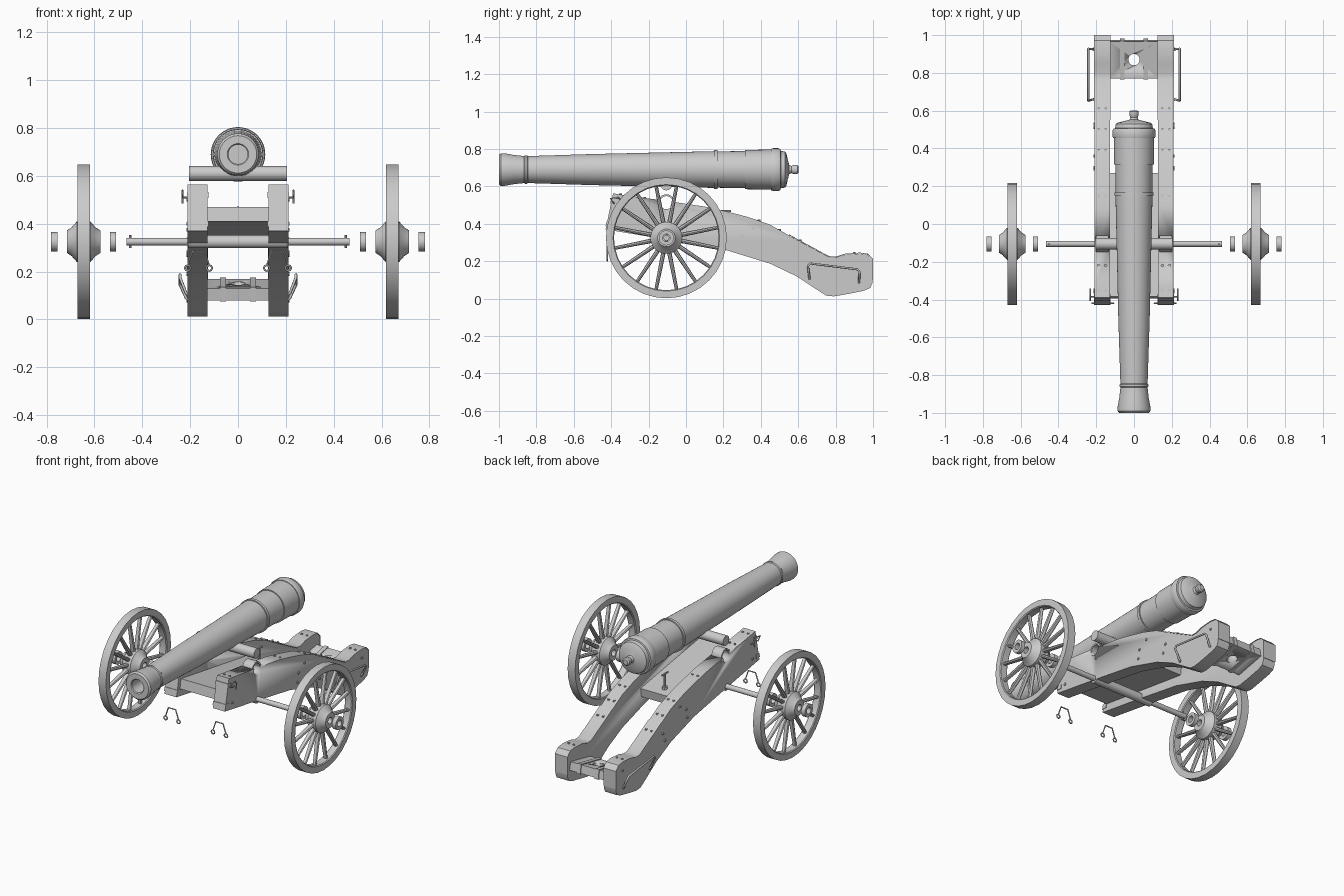
import bpy, bmesh, math
from mathutils import Vector

if "Cube" in bpy.data.objects:
    bpy.data.objects.remove(bpy.data.objects["Cube"])

AY, AZ = -0.105, 0.325          # axle / wheel centre
BZ = 0.69                       # barrel axis height


def finish(name, bm, mirror=False, smooth=True):
    bmesh.ops.remove_doubles(bm, verts=bm.verts, dist=1e-5)
    bmesh.ops.recalc_face_normals(bm, faces=bm.faces)
    me = bpy.data.meshes.new(name)
    bm.to_mesh(me)
    bm.free()
    ob = bpy.data.objects.new(name, me)
    bpy.context.collection.objects.link(ob)
    if smooth:
        bpy.ops.object.select_all(action='DESELECT')
        ob.select_set(True)
        bpy.context.view_layer.objects.active = ob
        bpy.ops.object.shade_smooth_by_angle(angle=math.radians(30))
    if mirror:
        ob.modifiers.new("mirror", 'MIRROR')
    return ob


def lathe_into(bm, prof, axis, c, n=32, closed=False):
    """Spin (distance along axis, radius) points about an x, y or z axis through c."""
    rows = []
    for t, r in prof:
        row = []
        for i in range(n):
            a = 2 * math.pi * i / n
            u, v = r * math.cos(a), r * math.sin(a)
            p = {'x': (t, u, v), 'y': (u, t, v), 'z': (u, v, t)}[axis]
            row.append(bm.verts.new(Vector(p) + Vector(c)))
        rows.append(row)
    pairs = list(zip(rows, rows[1:])) + ([(rows[-1], rows[0])] if closed else [])
    for a, b in pairs:
        for i in range(n):
            j = (i + 1) % n
            bm.faces.new((a[i], a[j], b[j], b[i]))


def lathe(name, prof, axis, c, n=32, closed=False, mirror=False):
    bm = bmesh.new()
    lathe_into(bm, prof, axis, c, n, closed)
    return finish(name, bm, mirror)


def rod(t0, t1, r):
    return [(t0, 0), (t0, r), (t1, r), (t1, 0)]


def prism(name, pts, x0, x1, mirror=False):
    """Extrude a side profile of (y, z) points from x0 to x1."""
    bm = bmesh.new()
    f = bm.faces.new([bm.verts.new((x0, y, z)) for y, z in pts])
    ext = bmesh.ops.extrude_face_region(bm, geom=[f])['geom']
    bmesh.ops.translate(bm, verts=[g for g in ext if isinstance(g, bmesh.types.BMVert)],
                        vec=(x1 - x0, 0, 0))
    return finish(name, bm, mirror)


def wire(name, pts, r):
    """Bent iron rod on both sides of the carriage."""
    for s, side in ((1, "right"), (-1, "left")):
        cu = bpy.data.curves.new(name, 'CURVE')
        cu.dimensions = '3D'
        cu.bevel_depth, cu.bevel_resolution, cu.use_fill_caps = r, 2, True
        sp = cu.splines.new('POLY')
        sp.points.add(len(pts) - 1)
        for p, (x, y, z) in zip(sp.points, pts):
            p.co = (s * x, y, z, 1)
        ob = bpy.data.objects.new(f"{name}_{side}", cu)
        bpy.context.collection.objects.link(ob)


def cut(ob, cutter):
    m = ob.modifiers.new("hole", 'BOOLEAN')
    m.operation, m.object, m.solver = 'DIFFERENCE', cutter, 'EXACT'
    cutter.hide_render = True
    cutter.hide_set(True)


# Barrel: bore, muzzle swell, taper, rings, breech and knob
lathe("barrel", [(-0.55, 0), (-0.55, 0.04), (-0.995, 0.04), (-1.0, 0.045), (-1.0, 0.078),
                 (-0.99, 0.087), (-0.97, 0.087), (-0.92, 0.078), (-0.865, 0.072),
                 (-0.86, 0.076), (-0.85, 0.076), (-0.845, 0.072), (-0.5, 0.083),
                 (0.15, 0.098), (0.15, 0.104), (0.168, 0.104), (0.168, 0.097),
                 (0.315, 0.099), (0.315, 0.105), (0.455, 0.107), (0.455, 0.111),
                 (0.465, 0.114), (0.495, 0.114), (0.505, 0.109), (0.507, 0.1),
                 (0.53, 0.096), (0.537, 0.085), (0.545, 0.05), (0.552, 0.024),
                 (0.565, 0.019), (0.577, 0.025), (0.595, 0.025), (0.602, 0.016), (0.602, 0)],
      'y', (0, 0, BZ), 40)
lathe("trunnions", rod(-0.205, 0.205, 0.031), 'x', (0, AY, 0.61), 24)

# Carriage cheeks with trunnion hole
cheek = prism("carriage_cheek", [
    (-0.39, 0.563), (-0.33, 0.553), (-0.1, 0.522), (0.1, 0.492), (0.2, 0.47), (0.33, 0.437),
    (0.45, 0.395), (0.6, 0.31), (0.765, 0.222), (0.8, 0.22), (0.85, 0.235), (0.93, 0.241),
    (0.97, 0.236), (0.997, 0.21), (0.997, 0.085), (0.985, 0.057), (0.95, 0.042), (0.86, 0.024),
    (0.79, 0.012), (0.75, 0.016), (0.715, 0.038), (0.59, 0.12), (0.45, 0.187),
    (0.22, 0.258), (-0.1, 0.315), (-0.43, 0.37)], 0.127, 0.21)
cut(cheek, lathe("trunnion_hole_cutter", rod(-0.3, 0.3, 0.035), 'x', (0, AY, 0.513), 24))
cheek.modifiers.new("mirror", 'MIRROR')

# Arched cap straps over the trunnion holes
arch = lambda r, a0, a1: [(AY + r * math.cos(a), 0.513 + r * math.sin(a))
                          for a in [a0 + (a1 - a0) * i / 12 for i in range(13)]]
prism("trunnion_cap", arch(0.045, -0.1, math.pi) + arch(0.035, math.pi, -0.1), 0.135, 0.202, True)

# Thin iron plates on the tail and nose of each cheek
tail = [(0.55, 0.339), (0.6, 0.311), (0.765, 0.223), (0.8, 0.221), (0.85, 0.236),
        (0.93, 0.242), (0.97, 0.237), (0.996, 0.211), (0.996, 0.1)]
tail_out = [(0.55, 0.345), (0.6, 0.316), (0.765, 0.227), (0.8, 0.225), (0.85, 0.24),
            (0.93, 0.246), (0.972, 0.24), (1.0, 0.212), (1.0, 0.1)]
prism("tail_plate", tail_out + tail[::-1], 0.125, 0.212, True)
for i, z in enumerate((0.40, 0.52)):
    y = -0.43 + (z - 0.37) * 0.2
    prism(f"nose_strap_{i}", [(y - 0.006, z - 0.012), (y - 0.001, z + 0.012),
                              (y + 0.03, z + 0.012), (y + 0.03, z - 0.012)], 0.124, 0.213, True)

# Sloping bed between the cheeks
prism("carriage_bed", [(-0.385, 0.47), (0.27, 0.365), (0.262, 0.31), (-0.395, 0.41)], -0.13, 0.13)

# Rear transom with its pintle hole and two straps
transom = prism("rear_transom", [(0.77, 0.13), (0.965, 0.17), (0.975, 0.12), (0.78, 0.08)],
                -0.13, 0.13)
cut(transom, lathe("pintle_hole_cutter", rod(0, 0.3, 0.03), 'z', (0, 0.87, 0), 24))
prism("transom_strap", [(0.765, 0.135), (0.97, 0.176), (0.981, 0.116), (0.776, 0.075)],
      0.05, 0.075, True)

# Axle with its bed and end pins
lathe("axle", rod(-0.465, 0.465, 0.016), 'x', (0, AY, AZ), 20)
lathe("axle_bed", rod(-0.208, 0.208, 0.027), 'x', (0, AY, AZ), 20)
lathe("axle_pin", rod(-0.026, 0.028, 0.005), 'z', (0.45, AY, AZ), 8, mirror=True)

# Wheels: hub, rim and sixteen spokes
WX = 0.645
lathe("wheel_hub", [(-0.07, 0.02), (-0.07, 0.047), (-0.05, 0.06), (-0.028, 0.085),
                    (0.028, 0.085), (0.05, 0.06), (0.07, 0.047), (0.07, 0.02)],
      'x', (WX, AY, AZ), 32, True, True)
lathe("wheel_rim", [(-0.021, 0.28), (-0.026, 0.285), (-0.026, 0.323), (0.026, 0.323),
                    (0.026, 0.285), (0.021, 0.28)], 'x', (WX, AY, AZ), 32, True, True)
bm = bmesh.new()
for i in range(16):
    a = 2 * math.pi * (i + 0.5) / 16
    d, s = Vector((0, math.cos(a), math.sin(a))), Vector((0, -math.sin(a), math.cos(a)))
    ends = [[bm.verts.new(Vector((WX, AY, AZ)) + d * r + s * w * math.cos(k * math.pi / 4)
                          + Vector((w * 1.4 * math.sin(k * math.pi / 4), 0, 0))) for k in range(8)]
            for r, w in ((0.075, 0.012), (0.286, 0.009))]
    for k in range(8):
        j = (k + 1) % 8
        bm.faces.new((ends[0][k], ends[0][j], ends[1][j], ends[1][k]))
    for e in ends:
        bm.faces.new(e)
finish("wheel_spokes", bm, True)

# Separate washers either side of each wheel
for label, x in (("inner", 0.522), ("outer", 0.768)):
    lathe(f"{label}_washer", [(-0.013, 0.02), (-0.013, 0.04), (0.013, 0.04), (0.013, 0.02)],
          'x', (x, AY, AZ), 28, True, True)

# Elevating screw with T handle on the bed
bm = bmesh.new()
lathe_into(bm, rod(0.36, 0.47, 0.007), 'z', (0, 0.21, 0), 10)
lathe_into(bm, rod(-0.03, 0.03, 0.006), 'y', (0, 0.21, 0.468), 10)
lathe_into(bm, rod(0.36, 0.39, 0.016), 'z', (0, 0.21, 0), 12)
finish("elevating_screw", bm)

# Lifting handles, front side hooks and hanging bails
wire("lifting_handle", [(0.205, 0.66, 0.10), (0.217, 0.66, 0.11), (0.242, 0.652, 0.175),
                        (0.242, 0.665, 0.188), (0.242, 0.915, 0.157), (0.242, 0.928, 0.145),
                        (0.217, 0.925, 0.09), (0.205, 0.925, 0.08)], 0.006)
wire("side_hook", [(0.205, -0.385, 0.51), (0.232, -0.385, 0.51), (0.232, -0.405, 0.535),
                   (0.232, -0.36, 0.54), (0.232, -0.345, 0.52), (0.232, -0.35, 0.485)], 0.004)
ring = lambda cx: [(cx + 0.012 * math.sin(k * math.pi / 4), -0.42, 0.215
                    + 0.012 * math.cos(k * math.pi / 4)) for k in range(9)]
wire("hanging_bail", ring(0.12)[::-1] + [(0.14, -0.42, 0.285), (0.19, -0.42, 0.285)]
     + ring(0.21), 0.004)

# Bolt heads on the outer sides and tops of the cheeks
bm = bmesh.new()
for y, z in ((-0.35, 0.5), (-0.36, 0.4), (0.29, 0.28), (0.3, 0.335), (0.51, 0.22), (0.53, 0.27),
             (0.36, 0.375), (0.93, 0.19), (0.66, 0.1), (0.925, 0.08)):
    lathe_into(bm, rod(0.205, 0.215, 0.008), 'x', (0, y, z), 8)
for y, z in ((-0.35, 0.556), (-0.22, 0.538), (0.15, 0.481), (0.39, 0.416), (0.5, 0.367),
             (0.61, 0.311), (0.9, 0.243)):
    for x in (0.15, 0.187):
        lathe_into(bm, rod(-0.005, 0.006, 0.007), 'z', (x, y, z), 8)
finish("bolt_heads", bm, True)
